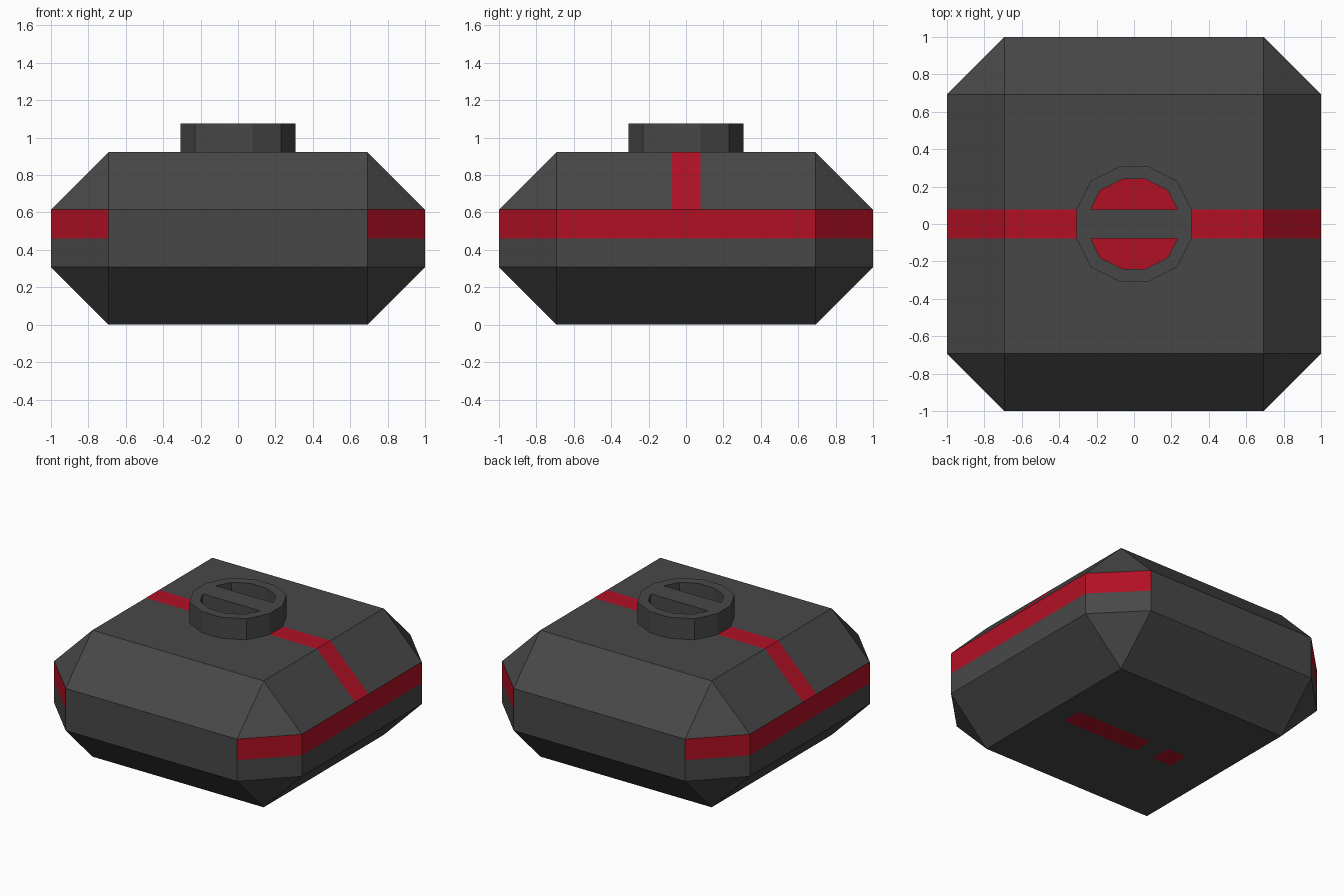
import bpy, bmesh
from mathutils import Vector

if "Cube" in bpy.data.objects:
    bpy.data.objects.remove(bpy.data.objects["Cube"])

U = 2 / 13            # the design grid: the body is 13 units wide
TOP = 6 * U           # height of the body's flat top


def material(name, color):
    m = bpy.data.materials.new(name)
    m.diffuse_color = (*color, 1)
    m.use_nodes = True
    m.node_tree.nodes["Principled BSDF"].inputs["Base Color"].default_value = m.diffuse_color
    return m


GREY = material("dark_grey", (0.064, 0.064, 0.064))
RED = material("red", (0.44, 0.005, 0.018))


def finish(bm, name):
    bmesh.ops.recalc_face_normals(bm, faces=bm.faces[:])
    mesh = bpy.data.meshes.new(name)
    bm.to_mesh(mesh)
    bm.free()
    mesh.materials.append(GREY)
    mesh.materials.append(RED)
    obj = bpy.data.objects.new(name, mesh)
    bpy.context.collection.objects.link(obj)
    return obj


def cut(bm, faces, point, normal):
    geom = set(faces)
    for f in faces:
        geom.update(f.edges)
        geom.update(f.verts)
    bmesh.ops.bisect_plane(bm, geom=list(geom), dist=1e-5,
                           plane_co=point, plane_no=normal)


# Body: a block with every edge chamfered by two units
bm = bmesh.new()
for sx in (-1, 1):
    for sy in (-1, 1):
        for x, y, z in ((4.5, 4.5, 0), (6.5, 4.5, 2), (4.5, 6.5, 2),
                        (6.5, 4.5, 4), (4.5, 6.5, 4), (4.5, 4.5, 6)):
            bm.verts.new((sx * x * U, sy * y * U, z * U))
bmesh.ops.convex_hull(bm, input=bm.verts[:])
bmesh.ops.dissolve_limit(bm, angle_limit=0.02, verts=bm.verts[:], edges=bm.edges[:])
bmesh.ops.recalc_face_normals(bm, faces=bm.faces[:])

# Stripe outlines: side band, centre stripe, underside marks
cut(bm, [f for f in bm.faces if abs(f.normal.z) < 0.1], (0, 0, 3 * U), (0, 0, 1))
for y in (-0.5, 0.5):
    cut(bm, [f for f in bm.faces if f.normal.z < -0.9 or
             (f.normal.z > 0.1 and abs(f.normal.y) < 0.1)], (0, y * U, 0), (0, 1, 0))
for x in (-2.5, -1.5, -0.5, 3.5):
    cut(bm, [f for f in bm.faces if f.normal.z < -0.9], (x * U, 0, 0), (1, 0, 0))

for f in bm.faces:
    c = f.calc_center_median() / U
    middle = abs(c.y) < 0.5
    band = 3 < c.z < 4 and abs(f.normal.x) > 0.5
    stripe = middle and c.z > 4
    marks = middle and c.z < 0.1 and (-0.5 < c.x < 3.5 or -2.5 < c.x < -1.5)
    f.material_index = int(band or stripe or marks)
finish(bm, "body")

# Cap: twelve-sided knob with two slots either side of a grip bar
bm = bmesh.new()
quarter = ((2, 0.5), (1.5, 1.5), (0.5, 2))
ring = []
for turn in range(4):
    for x, y in quarter:
        for _ in range(turn):
            x, y = -y, x
        ring.append(bm.verts.new((x * U, y * U, TOP)))
base = bm.faces.new(ring)
side = bmesh.ops.extrude_face_region(bm, geom=[base], use_keep_orig=True)
bmesh.ops.translate(bm, vec=(0, 0, U),
                    verts=[v for v in side["geom"] if isinstance(v, bmesh.types.BMVert)])
bmesh.ops.recalc_face_normals(bm, faces=bm.faces[:])
lid = [f for f in bm.faces if f.normal.z > 0.9]
bmesh.ops.inset_individual(bm, faces=lid, thickness=0.068, use_even_offset=True)


def inner_faces():
    return [f for f in bm.faces
            if all(v.co.z > TOP + 0.9 * U and v.co.xy.length < 0.27 for v in f.verts)]


for y in (-0.5, 0.5):
    cut(bm, inner_faces(), (0, y * U, 0), (0, 1, 0))
slots = [f for f in inner_faces() if abs(f.calc_center_median().y) > 0.5 * U]
floors = bmesh.ops.extrude_discrete_faces(bm, faces=slots)["faces"]
for f in floors:
    f.material_index = 1
    for v in f.verts:
        v.co.z = TOP + 0.003
finish(bm, "cap")
